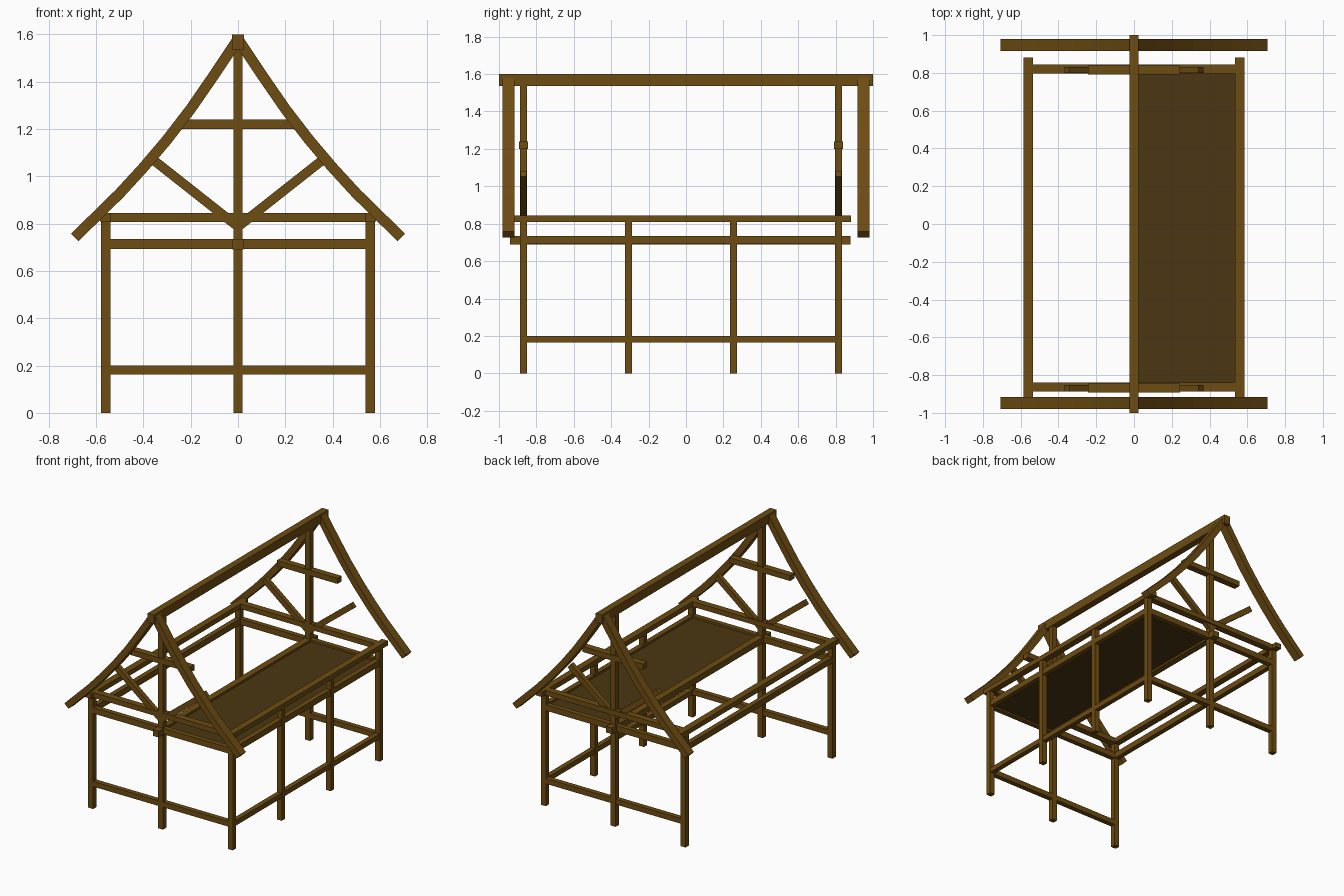
import bpy, bmesh
from mathutils import Vector

if "Cube" in bpy.data.objects:
    bpy.data.objects.remove(bpy.data.objects["Cube"])


def material(name, rgb):
    m = bpy.data.materials.new(name)
    m.diffuse_color = (*rgb, 1)
    m.use_nodes = True
    m.node_tree.nodes["Principled BSDF"].inputs["Base Color"].default_value = m.diffuse_color
    return m


WOOD = material("oak brown", (0.155, 0.073, 0.006))
BOARD = material("dark board brown", (0.070, 0.037, 0.006))


def finish(name, bm, mat):
    bmesh.ops.recalc_face_normals(bm, faces=bm.faces)
    me = bpy.data.meshes.new(name)
    bm.to_mesh(me)
    bm.free()
    me.materials.append(mat)
    ob = bpy.data.objects.new(name, me)
    bpy.context.collection.objects.link(ob)
    return ob


def box(name, x, y, z, mat=WOOD):
    """Axis-aligned beam given by (min, max) on every axis."""
    bm = bmesh.new()
    bmesh.ops.create_cube(bm, size=1)
    for v in bm.verts:
        v.co = [a[0] + (c + 0.5) * (a[1] - a[0]) for c, a in zip(v.co, (x, y, z))]
    return finish(name, bm, mat)


def around(c, w):
    return (c - w / 2, c + w / 2)


def strip(name, path, thick, y):
    """Beam following a path in the xz plane, extruded along y."""
    pts = [Vector(p) for p in path]
    bm = bmesh.new()
    rings = []
    for i, p in enumerate(pts):
        t = (pts[min(i + 1, len(pts) - 1)] - pts[max(i - 1, 0)]).normalized()
        n = Vector((-t.y, t.x)) * thick / 2
        a, b = p + n, p - n
        rings.append([bm.verts.new(c) for c in (
            (a.x, y[0], a.y), (a.x, y[1], a.y), (b.x, y[1], b.y), (b.x, y[0], b.y))])
    for r, s in zip(rings, rings[1:]):
        for k in range(4):
            bm.faces.new((r[k], r[(k + 1) % 4], s[(k + 1) % 4], s[k]))
    bm.faces.new(rings[0])
    bm.faces.new(rings[-1])
    return finish(name, bm, WOOD)


SX = 0.56                      # side wall position
FRONT, BACK = -0.869, 0.815    # gable wall positions
RAFTER = [(0, 1.58), (0.1, 1.43), (0.2, 1.285), (0.3, 1.155),
          (0.4, 1.037), (0.5, 0.928), (0.6, 0.83), (0.69, 0.742)]

# Gable walls: posts, rails, tie, collar, braces and flared outer rafters
for end, yc, ry in (("front", FRONT, (-0.98, -0.917)), ("back", BACK, (0.917, 0.98))):
    post = around(yc, 0.038)
    box(end + "_king_post", around(0, 0.04), post, (0, 1.54))
    box(end + "_low_rail", (-SX, SX), around(yc, 0.036), (0.162, 0.2))
    box(end + "_floor_rail", (-SX, SX), around(yc, 0.036), (0.692, 0.735))
    box(end + "_tie_beam", (-SX, SX), around(yc + 0.005, 0.048), (0.808, 0.845))
    box(end + "_collar", (-0.243, 0.243), around(yc, 0.048), (1.2, 1.24))
    for side, s in (("left", -1), ("right", 1)):
        box(f"{end}_{side}_post", around(s * SX, 0.04), post, (0, 0.815))
        strip(f"{end}_{side}_brace", [(0, 0.787), (s * 0.355, 1.067)], 0.04,
              around(yc, 0.033))
        strip(f"{end}_{side}_rafter", [(s * x, z) for x, z in RAFTER], 0.045, ry)

# Long side beams
for side, s in (("left", -1), ("right", 1)):
    box(side + "_wall_plate", around(s * SX, 0.048), (-0.916, 0.882), (0.81, 0.845))
    box(side + "_floor_rail", around(s * SX, 0.036), (FRONT, BACK), (0.692, 0.735))

# Right wall: middle posts and low rail (the left side stays open)
for i, y in enumerate((-0.308, 0.253)):
    box(f"right_middle_post_{i + 1}", around(SX, 0.04), around(y, 0.038), (0, 0.815))
box("right_low_rail", around(SX, 0.036), (FRONT, BACK), (0.164, 0.2))

# Centre beams and half floor
box("ridge_beam", around(0, 0.05), (-1, 1), (1.535, 1.6))
box("floor_beam", around(0, 0.048), (-0.942, 0.88), (0.69, 0.735))
box("floor_board", (0.015, 0.545), (-0.855, 0.8), (0.704, 0.72), BOARD)
